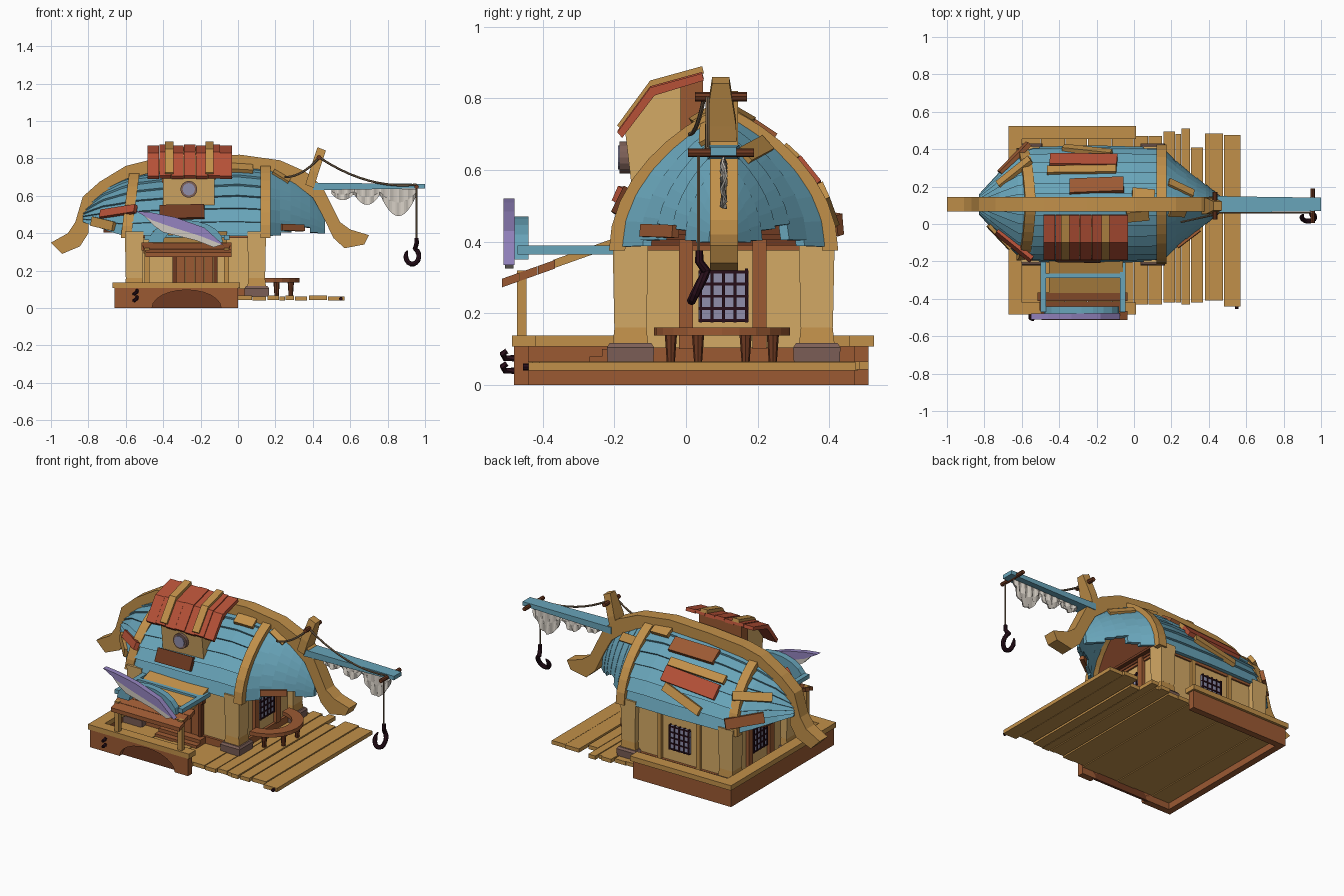
import bpy, bmesh, math, random
from mathutils import Vector, Matrix

if "Cube" in bpy.data.objects:
    bpy.data.objects.remove(bpy.data.objects["Cube"])
random.seed(4)
CY = 0.105  # centre line of the house

def mat(h):
    m = bpy.data.materials.get(h)
    if not m:
        m = bpy.data.materials.new(h)
        c = [(int(h[i:i+2], 16) / 255) ** 2.2 for i in (0, 2, 4)]
        m.diffuse_color = (*c, 1)
        m.use_nodes = True
        m.node_tree.nodes["Principled BSDF"].inputs["Base Color"].default_value = m.diffuse_color
    return m
TAN, PALE, BROWN, DARK = 'C08F4B', 'D3A865', '9A5A36', '6E3C26'
BLUE, RED, IRON, STONE = '68A3B8', 'B4523A', '2C1620', '7C6058'
PURPLE, WHITE, GLASS, ROPE = '9383BE', 'CFC8BE', '8E8DAA', '7A6650'

def finish(name, bm, col):
    bmesh.ops.recalc_face_normals(bm, faces=bm.faces)
    me = bpy.data.meshes.new(name)
    bm.to_mesh(me); bm.free()
    me.materials.append(mat(col))
    ob = bpy.data.objects.new(name, me)
    bpy.context.collection.objects.link(ob)
    return ob

def lofts(name, groups, col):
    """Skin each list of equal rings into a capped solid."""
    bm = bmesh.new()
    for rings in groups:
        vs = [[bm.verts.new(p) for p in r] for r in rings]
        n = len(vs[0])
        for a, b in zip(vs, vs[1:]):
            for i in range(n):
                bm.faces.new((a[i], a[(i+1) % n], b[(i+1) % n], b[i]))
        bm.faces.new(vs[0]); bm.faces.new(vs[-1])
    return finish(name, bm, col)

def prism(name, pts, axis, a, b, col, shear=0):
    put = {'x': lambda p, d: (d + shear * (p[1] - .39), p[0], p[1]),
           'y': lambda p, d: (p[0], d, p[1]), 'z': lambda p, d: (p[0], p[1], d)}[axis]
    return lofts(name, [[[put(p, d) for p in pts] for d in (a, b)]], col)

def box(name, x0, x1, y0, y1, z0, z1, col):
    return prism(name, [(x0, y0), (x1, y0), (x1, y1), (x0, y1)], 'z', z0, z1, col)

def tube(name, pts, r, col, n=8):
    pts = [Vector(p) for p in pts]
    rings = []
    for i, p in enumerate(pts):
        d = (pts[min(i+1, len(pts)-1)] - pts[max(i-1, 0)]).normalized()
        u = d.cross(Vector((0, 1, 0)) if abs(d.y) < .9 else Vector((1, 0, 0))).normalized()
        v = d.cross(u)
        rr = r[i] if isinstance(r, list) else r
        rings.append([p + rr * (u * math.cos(k * math.tau / n) + v * math.sin(k * math.tau / n)) for k in range(n)])
    return lofts(name, [rings], col)

def lerp(tab, x):
    for (a, p), (b, q) in zip(tab, tab[1:]):
        if x <= b:
            return p + (q - p) * max(0, (x - a) / (b - a))
    return tab[-1][1]

# hull shape: half width, crown and eave heights along x
WID = [(-.83, .04), (-.72, .16), (-.62, .265), (-.54, .295), (-.2, .302), (.15, .292), (.17, .26), (.3, .16), (.47, .025)]
TOP = [(-.83, .53), (-.73, .63), (-.6, .70), (-.48, .73), (0, .765), (.17, .745), (.305, .675), (.4, .6), (.47, .5)]
EAVE = [(-.83, .46), (-.63, .39), (.15, .385), (.47, .40)]
def hull(x, t, s, off=0):
    a, b = t * math.pi / 2, lerp(EAVE, x)
    return Vector((x, CY + s * (lerp(WID, x) + off) * max(0, math.cos(a)) ** 1.7,
                   b + (lerp(TOP, x) + off - b) * math.sin(a)))

# overlapping roof planks, then stepped vertical bow planks
xs = [-.83, -.77, -.72, -.67, -.62, -.54, -.4, -.2, 0, .15]
main, bow = [], []
N = 8
for s in (-1, 1):
    for i in range(N):
        lo, hi = i / N, (i + 1) / N
        main.append([[hull(x, lo, s, .013), hull(x, hi, s), hull(x, hi, s, -.014), hull(x, lo, s, -.01)] for x in xs])
    for k, (x0, x1) in enumerate([(.15, .23), (.225, .285), (.28, .34), (.335, .39), (.385, .43), (.425, .465)]):
        start = (0, .03, .12, .1, .02, 0)[k]
        ts = [start + (1 - start) * j / 8 for j in range(9)]
        bow.append([[hull(x0, t, s, .016), hull(x1, t, s, .012), hull(x1, t, s, -.012), hull(x0, t, s, -.012)] for t in ts])
lofts('roof_planks', main, BLUE)
lofts('bow_planks', bow, BLUE)
prism('roof_soffit', [(x, CY + s * (lerp(WID, x) - .012)) for s, r in ((-1, xs[2:]), (1, xs[:1:-1])) for x in r],
      'z', .405, .42, DARK)
arch = lambda w, z0, h: [(CY + w * (1 if c < 9 else -1) * abs(math.cos(c * math.pi / 18)) ** 1.6,
                          z0 + h * math.sin(c * math.pi / 18)) for c in range(19)]
prism('bow_bulkhead', arch(.28, .39, .34), 'x', .105, .125, DARK)

# hoops over the roof
for name, x0, x1, w, top, sh in (('right_hoop', .12, .175, .32, .775, 0), ('left_hoop', -.625, -.57, .30, .735, .13)):
    prism(name, arch(w, .375, top - .375) + arch(w - .045, .375, top - .42)[::-1], 'x', x0, x1, TAN, sh)

# curved keel beam
keel = [(-1, .35), (-.91, .4), (-.87, .46), (-.83, .595), (-.74, .675), (-.6, .76), (-.48, .79), (-.25, .81), (.01, .82),
        (.225, .79), (.36, .73), (.45, .65), (.5, .55), (.545, .46), (.6, .42), (.7, .39), (.675, .34), (.57, .32),
        (.51, .375), (.45, .5), (.4, .59), (.305, .665), (.17, .735), (0, .755), (-.25, .745), (-.48, .72),
        (-.6, .69), (-.73, .61), (-.8, .5), (-.80, .40), (-.845, .33), (-.94, .29)]
prism('keel', keel, 'y', .067, .145, TAN)

# repair boards on the roof: x, height fraction, side, length, width, turn, colour
for i, (x, t, s, L, W, a, c) in enumerate([
        (-.64, .27, -1, .24, .045, .12, RED), (.02, .75, -1, .12, .06, .1, TAN), (-.3, .22, -1, .24, .08, 0, DARK),
        (.23, .75, -1, .1, .04, -.2, TAN), (.29, .08, -1, .15, .035, 0, BROWN), (-.72, .08, -1, .17, .05, 0, TAN),
        (.05, .78, 1, .12, .07, .1, TAN), (-.2, .66, 1, .29, .09, -.05, BROWN), (-.28, .48, 1, .37, .05, 0, TAN),
        (-.27, .36, 1, .36, .09, .04, RED), (-.25, .2, 1, .27, .05, .3, TAN), (-.64, .42, 1, .22, .05, -.1, TAN),
        (-.64, .14, 1, .22, .06, 0, BROWN), (.25, .6, 1, .15, .05, .2, TAN)]):
    u = (hull(x + .01, t, s) - hull(x - .01, t, s)).normalized()
    n = u.cross(hull(x, t + .02, s) - hull(x, t - .02, s)).normalized()
    ob = box(f'roof_patch_{i}', -L/2, L/2, -W/2, W/2, -.012, .012, c)
    R = Matrix((u, n.cross(u), n)).transposed().to_4x4()
    ob.matrix_world = Matrix.Translation(hull(x, t, s, .014)) @ R @ Matrix.Rotation(a, 4, 'Z')

# three sided foundation with arch in the front
front = [(-.66, 0), (-.46, 0)] + [(-.275 - .185 * math.cos(k * math.pi / 12), .097 * math.sin(k * math.pi / 12))
                                  for k in range(1, 12)] + [(-.09, 0), (0, 0), (0, .108), (-.66, .108)]
prism('foundation_front', front, 'y', -.48, -.44, BROWN)
box('foundation_arch_back', -.48, -.07, -.455, -.44, 0, .1, DARK)
box('foundation_back', -.66, 0, .47, .51, 0, .108, BROWN)
box('foundation_left', -.66, -.62, -.44, .47, 0, .108, BROWN)
box('trim_front', -.67, .01, -.485, -.42, .108, .138, TAN)
box('trim_back', -.67, .01, .455, .525, .108, .138, TAN)
box('trim_left', -.67, -.6, -.42, .455, .108, .138, TAN)
for i, (a, b, c, d) in enumerate([(-.62, -.5, -.44, .47), (-.497, -.37, -.44, .47), (-.367, -.25, -.44, .47),
        (-.247, -.12, -.44, .47), (-.117, -.003, -.44, .47), (0, .075, -.43, .47), (.078, .15, -.43, .47),
        (.157, .22, -.42, .495), (.223, .25, -.42, .48), (.253, .3, -.43, .51), (.306, .37, -.42, .41),
        (.38, .475, -.41, .485), (.48, .57, -.44, .475)]):
    box(f'deck_plank_{i}', a, b, c, d, .04 + .003 * (i % 2), .063 + .003 * (i % 2), TAN)
tube('deck_nail', [(.55, -.455, .05), (.55, -.43, .05)], .01, IRON)
for z in (.04, .075):
    tube('wall_hook', [(-.555, -.48, z), (-.555, -.505, z), (-.54, -.512, z + .012), (-.54, -.5, z + .02)], .009, IRON, 6)

# house body, sill, corner posts and stones
box('walls', -.56, .11, -.17, .38, .06, .42, PALE)
box('sill', -.575, .125, -.185, .395, .06, .105, BROWN)
box('wall_head_beam', -.57, .12, -.18, .39, .375, .405, BROWN)
for x in (-.555, .1):
    for y in (-.155, .365):
        def sq(r, z, x=x, y=y): return [(x - r, y - r, z), (x + r, y - r, z), (x + r, y + r, z), (x - r, y + r, z)]
        lofts('corner_post', [[sq(.045, .16), sq(.05, .41)]], PALE)
        lofts('post_foot', [[sq(.05, .11), sq(.044, .165)]], TAN)
        lofts('post_stone', [[sq(.064, .062), sq(.066, .105), sq(.058, .117)]], STONE)
for y0 in (-.02, .185):
    box('end_stud_right', .1, .13, y0, y0 + .04, .1, .41, BROWN)
    box('end_stud_left', -.58, -.55, y0, y0 + .04, .1, .41, BROWN)

def window(name, axis, c, d):
    def slab(n, u0, u1, z0, z1, t, col):
        if axis == 'x': box(n, d - t, d + t, c + u0, c + u1, z0, z1, col)
        else: box(n, c + u0, c + u1, d - t, d + t, z0, z1, col)
    slab(name + '_pane', -.07, .07, .18, .32, .008, GLASS)
    for k in range(5):
        slab(name + '_bar', -.068 + k * .032, -.06 + k * .032, .175, .325, .013, IRON)
    for k in range(5):
        slab(name + '_rail', -.07, .07, .176 + k * .034, .184 + k * .034, .012, IRON)
window('bow_window', 'x', CY, .115)
window('stern_window', 'x', CY, -.565)
window('back_window', 'y', -.23, .385)
for x in (-.37, -.11):
    box('back_stud', x, x + .025, .375, .395, .1, .41, TAN)

# door and steps
for k in range(4):
    box('door_board', -.33 + k * .05, -.283 + k * .05, -.19, -.165, .07, .3, BROWN)
for x in (-.35, -.13):
    box('door_jamb', x, x + .02, -.2, -.165, .07, .32, DARK)
box('door_lintel', -.36, -.1, -.2, -.165, .3, .33, DARK)
for k in range(2):
    box('door_step', -.37, -.09, -.27 + k * .035, -.17, .06 + k * .02, .08 + k * .02, BROWN)

# porch awning, posts and blue cradle
slope = lambda y0, y1, u: [(y, .41 + (y + .2) * .355 + o) for y, o in ((y0, u), (y1, u), (y1, u - .024), (y0, u - .024))]
prism('awning', slope(-.19, -.37, 0), 'x', -.455, -.06, TAN)
for k in range(3):
    prism('awning_board', slope(-.365 - k * .05, -.413 - k * .05, -.002), 'x', -.515 + .01 * k, -.035 - .01 * (k % 2), BROWN)
for x in (-.5, -.075):
    box('porch_post', x, x + .028, -.472, -.445, .137, .32, TAN)
    box('cradle_side', x, x + .03, -.47, -.2, .365, .39, BLUE)
box('cradle_back', -.49, -.07, -.29, -.265, .365, .39, BLUE)
ring = lambda rx, rz: [(-.28 + rx * math.cos(k * math.pi / 10), .35 + rz * math.sin(k * math.pi / 10)) for k in range(11)]
prism('cradle_arch', ring(.2, .12) + ring(.12, .07)[::-1], 'y', -.478, -.44, BLUE)

# fish shaped sign
prism('fish_back', [(-.55, .52), (-.46, .51), (-.335, .485), (-.18, .43), (-.075, .335), (-.2, .385), (-.36, .435), (-.46, .47)],
      'y', -.51, -.478, PURPLE)
prism('fish_belly', [(-.5, .492), (-.36, .44), (-.2, .39), (-.085, .34), (-.13, .325), (-.22, .36), (-.4, .405), (-.45, .44)],
      'y', -.505, -.482, WHITE)

# dormer with kinked roof
prism('dormer_body', [(-.15, .54), (-.17, .71), (-.1, .82), (.045, .86), (.045, .6)], 'x', -.4, -.125, PALE)
prism('dormer_rear_panel', [(-.015, .6), (-.015, .845), (.047, .86), (.047, .6)], 'x', -.405, -.12, BROWN)
droof = lambda u: [(-.192, .705 + u), (-.1, .83 + u), (.045, .87 + u), (.05, .85 + u), (-.088, .808 + u), (-.178, .69 + u)]
for k in range(7):
    prism('dormer_shingle', droof(.004 * (k % 2)), 'x', -.485 + k * .065, -.422 + k * .065, RED)
for x in (-.39, -.175):
    prism('dormer_strap', droof(.02), 'x', x, x + .045, TAN)
tube('porthole_rim', [(-.263, -.185, .635), (-.263, -.14, .635)], .045, STONE, 16)
tube('porthole_glass', [(-.263, -.19, .635), (-.263, -.15, .635)], .033, GLASS, 16)

# curved bench outside the bow window
arc = lambda r: [(.14 + r * math.cos(k * math.pi / 12), .1 + r * math.sin(k * math.pi / 12)) for k in range(-6, 7)]
prism('bench_top', arc(.19) + arc(.125)[::-1], 'z', .138, .161, BROWN)
for a in (-65, -25, 25, 65):
    x, y = .14 + .157 * math.cos(math.radians(a)), .1 + .157 * math.sin(math.radians(a))
    tube('bench_leg', [(x, y, .06), (x, y, .14)], [.011, .017], DARK)

# boom, mast bracket and pegs
lofts('boom', [[[(x, CY + s * w, z) for s, z in ((-1, b), (1, b), (1, t), (-1, t))]
                for x, w, b, t in ((.4, .045, .63, .67), (.7, .04, .635, .667), (1, .036, .64, .664))]], BLUE)
lofts('mast_bracket', [[[(x + dx, CY - .008 + s * w, z - dx * .4) for s, dx in ((-1, 0), (1, 0), (1, .045), (-1, .045))]
                        for x, w, z in ((.36, .045, .66), (.385, .043, .74), (.425, .024, .86))]], TAN)
tube('bracket_peg', [(.433, .025, .805), (.433, .17, .805)], .013, DARK)
tube('boom_peg', [(.955, .005, .648), (.955, .19, .648)], .012, DARK)

# ropes, hook and hanging sail
sag = lambda a, b, d: [Vector(a).lerp(Vector(b), k / 10) - Vector((0, 0, d * 4 * k / 10 * (1 - k / 10))) for k in range(11)]
tube('boom_rope', sag((.435, .06, .805), (.955, .06, .66), .05), .006, ROPE, 6)
tube('stay_rope', sag((.43, .05, .8), (.25, .01, .7), .025), .006, ROPE, 6)
tube('hook_rope', [(.955, .035, .65), (.955, .035, .36)], .005, ROPE, 6)
hk = [(.955, .037, .375), (.955, .037, .345)] + [(.932 + .035 * math.cos(a), .037 + .022 * math.sin(a), .278 + .043 * math.sin(a))
      for a in [math.radians(65 - 24 * k) for k in range(13)]]
tube('hook', hk, [.011, .012] + [.013] * 11 + [.009, .003], IRON)
sail = []
for k in range(49):
    x = .5 + .455 * k / 48
    for a, b, d in ((.5, .62, .035), (.62, .76, .06), (.76, .956, .12)):
        if a <= x <= b: drop = .025 + d * math.sin(math.pi * (x - a) / (b - a)) ** .8 if a < x < b else .025
    w = .008 * math.sin(k * 1.3)
    sail.append([(x, CY - .003, .637), (x, CY - .003 + w, .637 - drop * .5), (x, CY - .003 - w, .637 - drop),
                 (x, CY + .003 - w, .637 - drop), (x, CY + .003 + w, .637 - drop * .5), (x, CY + .003, .637)])
lofts('sail', [sail], WHITE)
